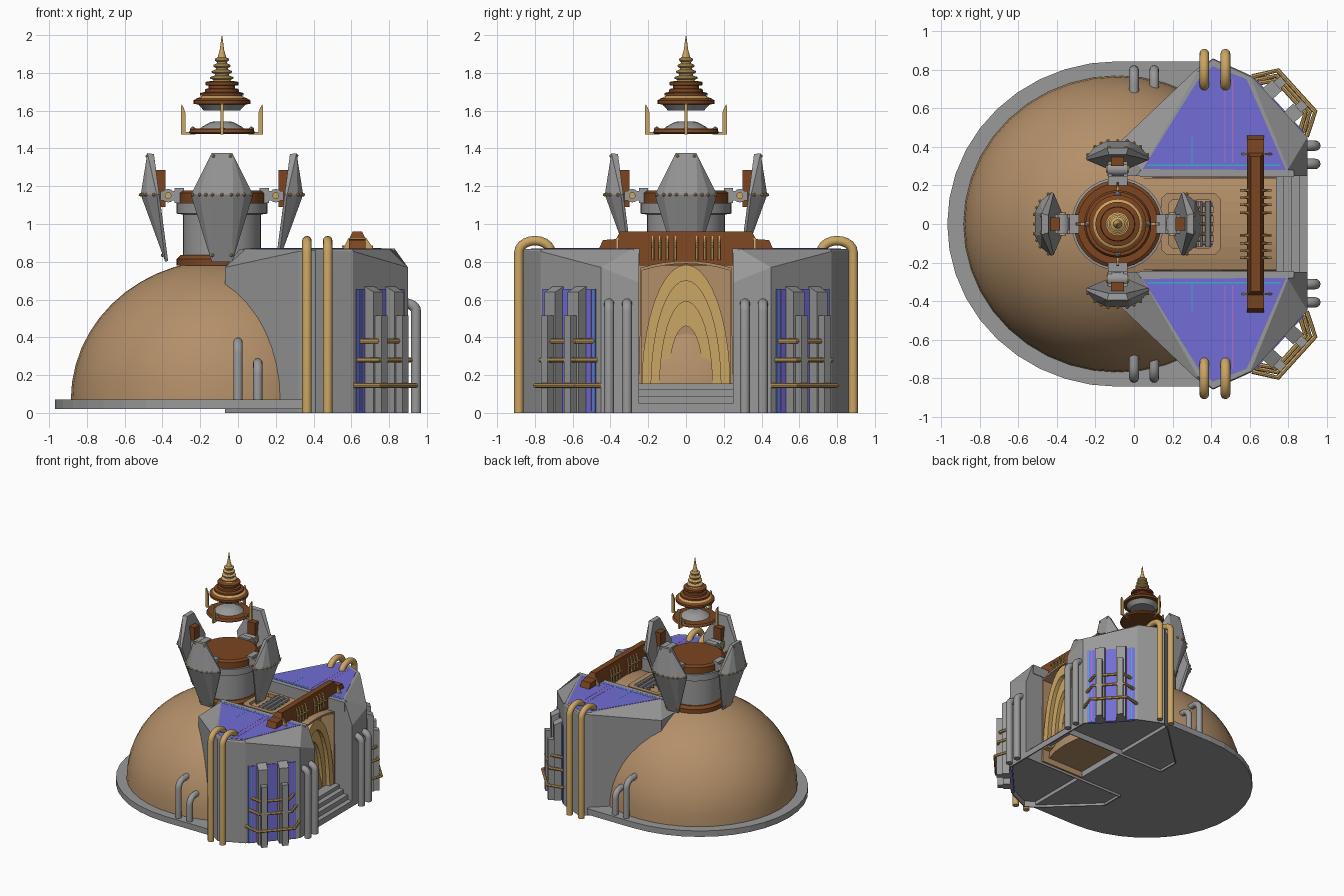
import bpy, bmesh, math
from mathutils import Vector, Matrix

if "Cube" in bpy.data.objects:
    bpy.data.objects.remove(bpy.data.objects["Cube"])

def material(name, r, g, b):
    m = bpy.data.materials.new(name)
    m.diffuse_color = (r, g, b, 1)
    m.use_nodes = True
    m.node_tree.nodes["Principled BSDF"].inputs["Base Color"].default_value = m.diffuse_color
    return m

GREY = material("stone_grey", .32, .32, .32)
TAN = material("dome_tan", .45, .275, .14)
GOLD = material("gold", .60, .38, .125)
BROWN = material("copper_brown", .20, .06, .015)
BLUE = material("panel_blue", .165, .155, .68)
CYAN = material("line_cyan", .05, .40, .62)
MAGENTA = material("line_magenta", .40, .16, .60)
CX = -.085                                        # axis of dome and tower

def finish(name, bm, mat, smooth=False):
    bmesh.ops.recalc_face_normals(bm, faces=bm.faces[:])
    me = bpy.data.meshes.new(name)
    bm.to_mesh(me)
    bm.free()
    me.materials.append(mat)
    ob = bpy.data.objects.new(name, me)
    bpy.context.collection.objects.link(ob)
    if smooth:
        bpy.ops.object.select_all(action='DESELECT')
        ob.select_set(True)
        bpy.context.view_layer.objects.active = ob
        bpy.ops.object.shade_smooth_by_angle(angle=math.radians(35))
    return ob

def loft(name, rings, mat, smooth=False, closed=False):
    """Skin a row of point rings; ends are capped unless closed into a loop."""
    bm = bmesh.new()
    vs = [[bm.verts.new(p) for p in r] for r in rings]
    n = len(vs[0])
    pairs = list(zip(vs, vs[1:])) + ([(vs[-1], vs[0])] if closed else [])
    for a, b in pairs:
        for i in range(n):
            j = (i + 1) % n
            bm.faces.new((a[i], a[j], b[j], b[i]))
    if not closed:
        bm.faces.new(vs[0])
        bm.faces.new(vs[-1])
    return finish(name, bm, mat, smooth)

def prism(name, pts, z0, z1, mat):
    return loft(name, [[(x, y, z) for x, y in pts] for z in (z0, z1)], mat)

def box(name, x0, x1, y0, y1, z0, z1, mat):
    return prism(name, [(x0, y0), (x1, y0), (x1, y1), (x0, y1)], z0, z1, mat)

def lathe(name, prof, mat, seg=32, sx=1, sy=1):
    rings = [[(CX + sx * r * math.cos(2 * math.pi * i / seg), sy * r * math.sin(2 * math.pi * i / seg), z)
              for i in range(seg)] for r, z in prof]
    return loft(name, rings, mat, True)

def tube(name, path, r, side, mat, seg=12):
    """Round bar along a flat path; side is the normal of the path's plane."""
    P, side, rings = [Vector(p) for p in path], Vector(side).normalized(), []
    for i, p in enumerate(P):
        t = (P[min(i + 1, len(P) - 1)] - P[max(i - 1, 0)]).normalized()
        o = side.cross(t)
        rings.append([p + r * (math.cos(a) * side + math.sin(a) * o)
                      for a in (2 * math.pi * k / seg for k in range(seg))])
    return loft(name, rings, mat, True)

def hull(name, pts, mat):
    bm = bmesh.new()
    for p in pts:
        bm.verts.new(p)
    bmesh.ops.convex_hull(bm, input=bm.verts[:])
    return finish(name, bm, mat)

def studs(name, pts, r, mat):
    bm = bmesh.new()
    for p in pts:
        bmesh.ops.create_icosphere(bm, subdivisions=1, radius=r, matrix=Matrix.Translation(p))
    return finish(name, bm, mat)

def arc(n, a0, a1):
    return [math.radians(a0 + (a1 - a0) * i / n) for i in range(n + 1)]

# Base plate: half ellipse running straight on under the wings
base = [(CX + .885 * math.cos(a), .845 * math.sin(a)) for a in arc(20, 90, 270)]
prism("base_plate", base + [(.34, -.845), (.34, .845)], .02, .07, GREY)

# Dome and the hollow vaulted hall running to the door
lathe("dome", [(math.cos(a), .07 + .74 * math.sin(a)) for a in arc(12, 0, 86)], TAN, 40, .80, .77)
vault = [(y / 100, .07 + .735 * math.sqrt(1 - (y / 77) ** 2)) for y in range(-24, 25, 6)]
sec = [(-.25, .02)] + vault + [(.25, .02)] + [(.235, .02)] + [(y * .97, z - .015) for y, z in vault[::-1]] + [(-.235, .02)]
loft("hall", [[(x, y, z) for y, z in sec] for x in (0, .74)], TAN)
box("door_wall", .60, .62, -.25, .25, .10, .79, TAN)

# Nested door arches and steps
for i, (w0, h0, w1, h1, x) in enumerate([(.235, .785, .185, .70, .735), (.185, .70, .14, .59, .70),
                                        (.14, .59, .095, .46, .67)]):
    rings = []
    for a in arc(20, 0, 180):
        o, q = (w0 * math.cos(a), .13 + (h0 - .13) * math.sin(a)), (w1 * math.cos(a), .13 + (h1 - .13) * math.sin(a))
        rings.append([(.61, *o), (x, *o), (x, *q), (.61, *q)])
    loft(f"door_arch_{i}", rings, GOLD)
stair = [(.90, 0), (.90, .05), (.86, .05), (.86, .09), (.82, .09), (.82, .125), (.78, .125), (.78, .155), (.60, .155)]
under = [(.60, .145), (.77, .145), (.77, .115), (.81, .115), (.81, .08), (.85, .08), (.85, .04), (.89, .04), (.89, 0)]
loft("steps", [[(x, y, z) for x, z in stair + under] for y in (-.25, .25)], GREY)

# Roof grille between tower and beam
def octagon(x0, x1, y, c):
    return [(x0 + c, -y), (x1 - c, -y), (x1, -y + c), (x1, y - c), (x1 - c, y), (x0 + c, y), (x0, y - c), (x0, -y + c)]
o0, o1 = octagon(.14, .45, .16, .03), octagon(.18, .41, .125, .02)
loft("grille_frame", [[(*p, .76) for p in o0], [(*p, .825) for p in o0], [(*p, .825) for p in o1],
                      [(*p, .76) for p in o1]], TAN, closed=True)
for i, x in enumerate((.30, .34, .385)):
    tube(f"grille_pipe_{i}", [(x, -.12, .825), (x, .12, .825)], .016, (1, 0, 0), GREY, 10)
for i in range(5):
    y = -.1 + i * .05
    tube(f"grille_crossbar_{i}", [(.27, y, .82), (.41, y, .82)], .009, (0, 1, 0), GREY, 8)

# Wings, mirrored front and back, with a recessed underside
foot = [(-.07, .25), (-.07, .43), (.32, .80), (.41, .86), (.61, .77), (.90, .45), (.90, .25)]
top = [(.01, .25), (.04, .28), (.33, .79), (.41, .855), (.605, .765), (.80, .285), (.83, .25)]
eave = [.77, .77, .855, .86, .855, .77, .69]
for s, tag in ((1, "back"), (-1, "front")):
    inner = [(.42 + (x - .42) * .975, s * (.5 + (y - .5) * .975)) for x, y in foot]
    loft(f"wing_{tag}", [[(x, y, .05) for x, y in inner], [(x, y, 0) for x, y in inner],
                         [(x, s * y, 0) for x, y in foot],
                         [(x, s * y, z) for (x, y), z in zip(foot, eave)],
                         [(x, s * y, .868) for x, y in top]], GREY)
    box(f"inner_coping_{tag}", .03, .83, min(s * .245, s * .28), max(s * .245, s * .28), .79, .869, GREY)
    roof = [(.045, .285), (.34, .76), (.41, .82), (.585, .752), (.79, .28)]
    prism(f"roof_panel_{tag}", [(x, s * y) for x, y in roof], .864, .8705, BLUE)
    for nm, x0, x1, y0, y1, m in (("long", .07, .76, .302, .308, CYAN), ("cross", .299, .305, .31, .45, CYAN),
                                  ("left", .47, .476, .32, .75, MAGENTA), ("right", .51, .516, .32, .75, MAGENTA)):
        box(f"roof_line_{nm}_{tag}", x0, x1, min(s * y0, s * y1), max(s * y0, s * y1), .866, .8717, m)

    # Diagonal face: u along the face, v outward
    def D(u, v, z=None):
        p = (.755 + .672 * u + .741 * v, s * (.610 - .741 * u + .672 * v))
        return p if z is None else (*p, z)
    def plate(name, u0, u1, v0, v1, z0, z1, mat, slope=0):
        loft(name, [[D(u0, v0, z0), D(u1, v0, z0), D(u1, v1, z0), D(u0, v1, z0)],
                    [D(u0, v0, z1), D(u1, v0, z1), D(u1, v1, z1 - slope), D(u0, v1, z1 - slope)]], mat)
    plate(f"face_panel_{tag}", -.195, .18, -.02, .006, .0, .655, BLUE)
    for u, m in ((-.17, CYAN), (-.15, MAGENTA), (.15, MAGENTA), (.172, CYAN)):
        plate(f"face_line_{u}_{tag}", u - .003, u + .003, 0, .008, .01, .65, m)
    for u in (-.09, .075):
        plate(f"tall_fin_{u}_{tag}", u - .038, u + .038, 0, .065, 0, .67, GREY, .03)
        plate(f"short_fin_{u}_{tag}", u - .024, u + .024, .06, .11, 0, .515, GREY)
    for z, k, v in ((.145, 1, .12), (.28, .88, .098), (.38, .78, .08)):
        tube(f"face_band_{z}_{tag}", [D(-.21 * k, .0, z), D(-.145 * k, v, z), D(.145 * k, v, z), D(.21 * k, .0, z)],
             .013, (0, 0, 1), GOLD, 8)

    # Pipes: gold over the roof edge, grey on the end wall and by the dome
    for x in (.365, .475):
        bend = [(x, s * (.80 + .085 * math.cos(a)), .85 + .062 * math.sin(a)) for a in arc(10, 0, 180)]
        tube(f"gold_pipe_{x}_{tag}", [(x, s * .885, 0)] + bend, .025, (1, 0, 0), GOLD)
    for y in (.312, .407):
        bend = [(.88 + .062 * math.cos(a), s * y, .54 + .04 * math.sin(a)) for a in arc(6, 0, 90)]
        tube(f"end_pipe_{y}_{tag}", [(.942, s * y, 0)] + bend, .027, (0, 1, 0), GREY)
    for x, h in ((0, .375), (.105, .265)):
        bend = [(x, s * (.74 + .06 * math.cos(a)), h - .06 + .06 * math.sin(a)) for a in arc(6, 0, 90)]
        tube(f"dome_pipe_{x}_{tag}", [(x, s * .80, .03)] + bend + [(x, s * .68, h)], .025, (1, 0, 0), GREY)

# Cross beam over the door with gold hoops; narrower along the top
beam = [(-.36, .78), (.36, .78), (.36, .87), (.46, .87), (.44, .915), (.37, .92), (.35, .96),
        (-.35, .96), (-.37, .92), (-.44, .915), (-.46, .87), (-.36, .87)]
def bx(x, z):
    return .632 + (x - .632) * (.55 if z > .95 else 1)
loft("cross_beam", [[(bx(x, z), y, z) for y, z in beam] for x in (.588, .676)], BROWN)
for i, y in enumerate((.058, .10, .138, .175)):
    for s in (-1, 1):
        tube(f"beam_hoop_{i}_{s}", [(.58, s * y, .81), (.58, s * y, .90), (.61, s * y, .945), (.654, s * y, .945),
                                    (.686, s * y, .90), (.686, s * y, .81)], .008, (0, 1, 0), GOLD, 6)
        tube(f"beam_rod_{i}_{s}", [(.55, s * y, .88), (.715, s * y, .88)], .006, (0, 1, 0), GOLD, 6)
for s in (-1, 1):
    hull(f"beam_saddle_{s}", [(x, s * y, z) for y in (.358, .37) for x, z in
                              ((.555, .865), (.72, .865), (.68, .925), (.585, .925))], GOLD)

# Tower
lathe("tower_foot", [(.24, .78), (.24, .815), (.22, .835)], BROWN)
lathe("tower_drum", [(.207, .82), (.207, 1.05), (.24, 1.055), (.24, 1.11), (.225, 1.113)], GREY)
lathe("tower_cap", [(.228, 1.10), (.228, 1.165), (.21, 1.178)], BROWN)

# Four shields hinged around the tower
for k in range(4):
    c, n = [(1, 0), (0, 1), (-1, 0), (0, -1)][k]
    def R(r, w, z):
        return (CX + r * c - w * n, r * n + w * c, z)
    def rbox(name, r0, r1, w, z0, z1, mat, w0=0):
        for q in ((-1, 1) if w0 else (1,)):
            hull(f"{name}_{q}", [R(r, q * v, z) for r in (r0, r1) for v in (w0 or -w, w) for z in (z0, z1)], mat)
    out = [(.395, .055, 1.375), (.43, .06, 1.155), (.30, .055, .80), (.345, .165, 1.155), (.40, .12, 1.155)]
    inn = [(.36, .045, 1.37), (.345, .06, 1.155), (.285, .05, .805), (.332, .16, 1.155)]
    hull(f"shield_{k}", [R(r, s * w, z) for r, w, z in out + inn for s in (-1, 1)], GREY)
    pts = [R(r, s * w, 1.155) for r, w in ((.36, .155), (.402, .118), (.42, .085), (.432, .05)) for s in (-1, 1)]
    pts += [R(.396, w, 1.36) for w in (-.045, .045)] + [R(.315, w, .835) for w in (-.05, .05)]
    studs(f"shield_studs_{k}", pts + [R(.432, 0, 1.155)], .01, GOLD)
    rbox(f"shield_mount_{k}", .30, .36, .034, 1.09, 1.285, BROWN)
    rbox(f"hinge_block_{k}", .20, .25, .05, 1.11, 1.19, GREY)
    rbox(f"hinge_fork_{k}", .24, .325, .05, 1.125, 1.175, GREY, .03)
    rbox(f"hinge_arm_{k}", .25, .31, .015, 1.135, 1.165, GREY)
    tube(f"hinge_pin_{k}", [R(.285, -.052, 1.15), R(.285, .052, 1.15)], .036, (0, 0, 1), GREY)
    tube(f"hinge_pin_end_{k}", [R(.285, -.06, 1.15), R(.285, .06, 1.15)], .018, (0, 0, 1), GOLD)

    # Prongs of the floating ring
    prof = [(.14, 1.474), (.218, 1.474), (.218, 1.61), (.214, 1.635), (.202, 1.615), (.194, 1.59), (.194, 1.488), (.14, 1.488)]
    loft(f"prong_{k}", [[R(r, w, z) for r, z in prof] for w in (-.007, .007)], GOLD)
    studs(f"prong_knob_{k}", [R(.155, 0, 1.50)], .017, GREY)

# Floating ring and finial
lathe("floating_ring", [(.165, 1.476), (.175, 1.485), (.165, 1.503), (.12, 1.506)], BROWN)
lathe("floating_cap", [(.12, 1.50), (.105, 1.515), (.06, 1.54), (.04, 1.543)], GREY, 16)
lathe("finial_bowl", [(.085, 1.60), (.095, 1.60), (.13, 1.638), (.12, 1.64)], GREY)
lathe("finial_disc", [(.12, 1.632), (.15, 1.636), (.15, 1.655), (.13, 1.667)], BROWN)
lathe("finial_slope", [(.135, 1.662), (.095, 1.685)], GOLD)
lathe("finial_tiers", [(.115, 1.68), (.115, 1.693), (.09, 1.70), (.088, 1.715), (.07, 1.718), (.07, 1.732),
                       (.088, 1.735), (.088, 1.752), (.06, 1.757)], BROWN)
spire = [(.06, 1.75)]
for i in range(4):
    r, z = .062 - .008 * i, 1.762 + .032 * i
    spire += [(r * .7, z), (r, z + .008), (r, z + .016), (r * .6, z + .024)]
lathe("finial_spire", spire + [(.022, 1.885), (.012, 1.92), (.002, 1.995)], GOLD, 20)
